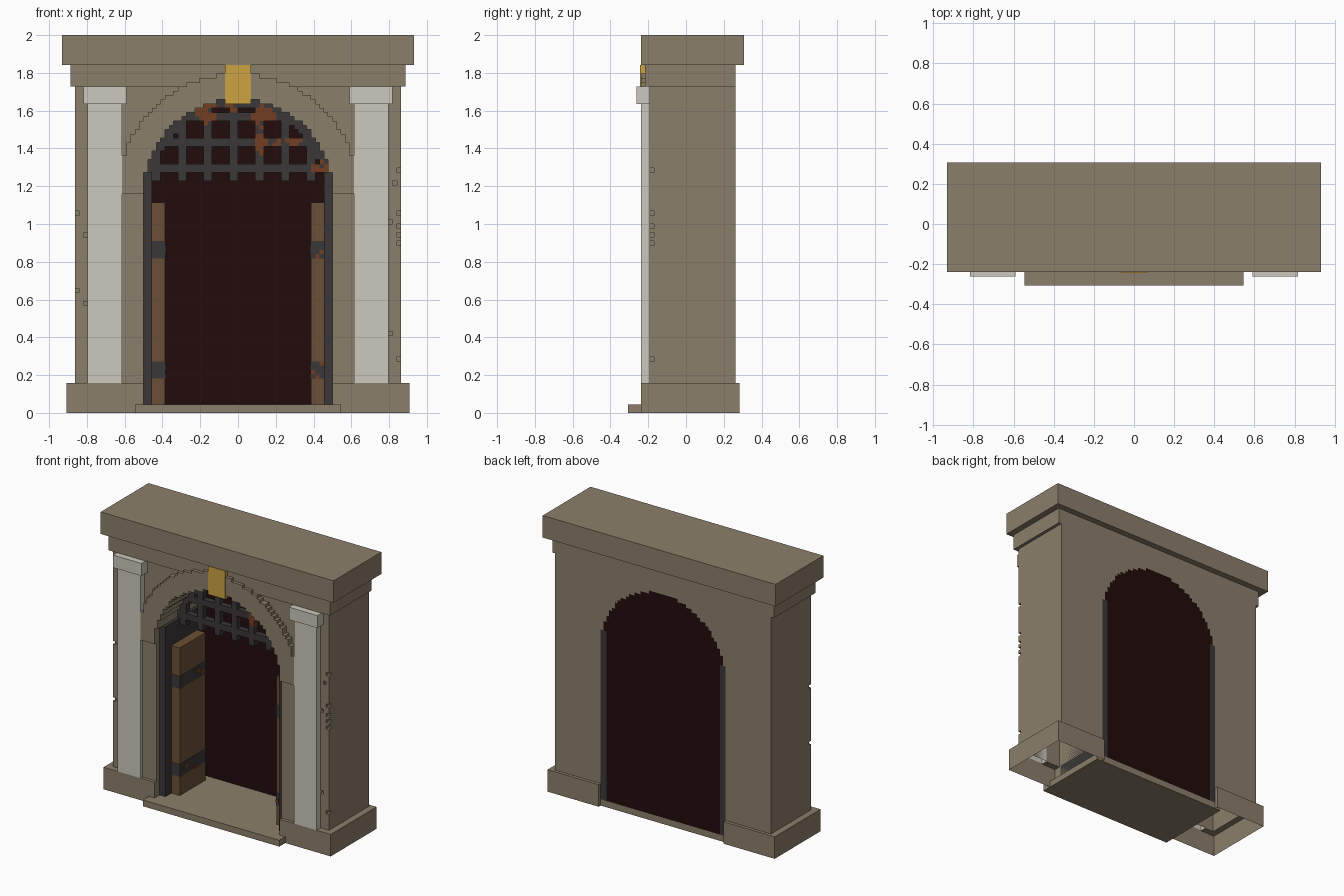
import bpy, bmesh, math, random

random.seed(4)
V = 1 / 44            # one block of the building grid
SPRING = 51           # height where the arch begins, in blocks

cube = bpy.data.objects.get("Cube")
if cube:
    bpy.data.objects.remove(cube)


def material(name, r, g, b):
    m = bpy.data.materials.new(name)
    m.use_nodes = True
    lin = [((c / 255 + 0.055) / 1.055) ** 2.4 for c in (r, g, b)] + [1]
    m.diffuse_color = lin
    m.node_tree.nodes["Principled BSDF"].inputs["Base Color"].default_value = lin
    return m


STONE = material("stone", 139, 127, 107)
MARBLE = material("pale_marble", 204, 200, 189)
GOLD = material("gold", 205, 163, 66)
IRON = material("iron", 58, 55, 55)
RUST = material("rust", 115, 62, 35)
WOOD = material("wood", 108, 80, 54)
DARK = material("dark_passage", 34, 12, 12)


def finish(name, bm, *mats):
    bmesh.ops.scale(bm, vec=(V, V, V), verts=bm.verts)
    bmesh.ops.recalc_face_normals(bm, faces=bm.faces)
    mesh = bpy.data.meshes.new(name)
    bm.to_mesh(mesh)
    bm.free()
    for m in mats:
        mesh.materials.append(m)
    ob = bpy.data.objects.new(name, mesh)
    bpy.context.collection.objects.link(ob)
    return ob


def add_box(bm, x, y, z, skip=""):
    """Box from (low, high) pairs; skip 'b' and/or 't' leaves bottom or top open."""
    v = [bm.verts.new((i, j, k)) for k in z for j in y for i in x]
    quads = {"b": (0, 2, 3, 1), "t": (4, 5, 7, 6), "f": (0, 1, 5, 4),
             "k": (2, 6, 7, 3), "l": (0, 4, 6, 2), "r": (1, 3, 7, 5)}
    for key, q in quads.items():
        if key not in skip:
            bm.faces.new([v[i] for i in q])


def box(name, mat, x, y, z, skip=""):
    bm = bmesh.new()
    add_box(bm, x, y, z, skip)
    return finish(name, bm, mat)


def mirrored(name, mat, x, y, z, skip=""):
    box("left_" + name, mat, x, y, z, skip)
    box("right_" + name, mat, (-x[1], -x[0]), y, z, skip)


def prism(name, mat, pts, y):
    bm = bmesh.new()
    face = bm.faces.new([bm.verts.new((x, y[0], z)) for x, z in pts])
    ext = bmesh.ops.extrude_face_region(bm, geom=[face])
    verts = [g for g in ext["geom"] if isinstance(g, bmesh.types.BMVert)]
    bmesh.ops.translate(bm, vec=(0, y[1] - y[0], 0), verts=verts)
    return finish(name, bm, mat)


def half_width(row, r):
    d = max(0, row + 0.5 - SPRING)
    return round(math.sqrt(max(0, r * r - d * d)))


def stepped(r, z0, limit=lambda row: 99):
    """Stepped arch outline, from bottom left over the top to bottom right."""
    side, last = [], None
    for row in range(z0, SPRING + r):
        w = min(half_width(row, r), limit(row))
        if w != last:
            if last is not None:
                side.append((last, row))
            side.append((w, row))
            last = w
    side.append((last, SPRING + r))
    return [(-x, z) for x, z in side] + [(x, z) for x, z in reversed(side)]


# Main wall with a stepped arched opening and chipped front corners
wall = prism("wall", STONE, [(-38, 7), (-38, 76), (38, 76), (38, 7)]
             + stepped(22, 7)[::-1], (-8.5, 11.5))
bm = bmesh.new()
chips = [(-38, 46), (-38, 28), (-36, 41), (-36, 25), (37, 56), (37, 46), (37, 43),
         (37, 41), (37, 39), (37, 12), (35, 18), (35, 44), (36, 53)]
for x, z in chips:
    low = x - 0.3 if x == -38 else x
    high = x + 1.3 if x == 37 else x + 1
    add_box(bm, (low, high), (-9, -7.5), (z, z + 1))
cutter = finish("chip_cutter", bm, STONE)
cutter.hide_render = True
mod = wall.modifiers.new("chips", "BOOLEAN")
mod.operation, mod.solver, mod.object = "DIFFERENCE", "EXACT", cutter
bpy.context.view_layer.objects.active = wall
bpy.ops.object.modifier_apply(modifier=mod.name)
bpy.data.objects.remove(cutter)

# The wall is a hollow shell, open underneath
bm = bmesh.new()
bm.from_mesh(wall.data)
under = [f for f in bm.faces if f.normal.z < -0.9 and f.calc_center_median().z < 7.5 * V]
bmesh.ops.delete(bm, geom=under, context="FACES")
bm.to_mesh(wall.data)
bm.free()

# Cornice, top slab and threshold
box("cornice", STONE, (-39, 39), (-9.5, 11.5), (76, 81))
box("top_slab", STONE, (-41, 41), (-10.5, 13.5), (81, 88))
box("threshold", STONE, (-24, 24), (-13.5, 11.5), (0, 2))

# Hollow plinths with ledges around the wall and columns
mirrored("plinth", STONE, (22, 40), (-10.5, 12.5), (0, 7), "bt")
ledges = {"inner": ((22, 27), (-10.5, -8.5)), "outer": ((35, 40), (-10.5, -8.5)),
          "side": ((38, 40), (-8.5, 11.5)), "back": ((22, 40), (11.5, 12.5))}
for part, (x, y) in ledges.items():
    mirrored(part + "_plinth_ledge", STONE, x, y, (6.8, 7))

# Columns, capitals and door piers
mirrored("column", MARBLE, (27, 35), (-10.5, -8.5), (7, 72), "b")
mirrored("capital", MARBLE, (26, 36), (-11.5, -8.5), (72, 76))
mirrored("pier", STONE, (22, 27), (-9.5, -8.5), (7, SPRING))

# Raised arch moulding and keystone
prism("arch_moulding", STONE, stepped(28, SPRING, lambda row: 27)
      + stepped(22, SPRING)[::-1], (-10.5, -8.5))
box("keystone", GOLD, (-3, 3), (-10.7, -8.5), (72, 81))

# Iron door frame and dark passage behind it
mirrored("door_frame", IRON, (20, 22), (-8, 11.5), (2, 56))
prism("passage_back", DARK, stepped(22, 2, lambda row: 20 if row < 56 else 99),
      (10.5, 11.5))

# Raised portcullis: lattice cells inside the arch, rusted in patches
rust_spots = [(-7, 70, 2.6), (-1, 72, 2), (6, 69, 2.6), (7, 63, 3), (13, 64, 2),
              (19, 57, 2), (-14, 69, 1.5)]
bm = bmesh.new()
for row in range(54, SPRING + 22):
    w = half_width(row, 22)
    for x in range(-w, w):
        upright = (x + 2) % 6 < 2
        crossbar = row >= 56 and (row - 56) % 6 < 2
        rim = row >= 56 and math.hypot(x + 0.5, row + 0.5 - SPRING) > 20.3
        if upright or crossbar or rim:
            f = bm.faces.new([bm.verts.new((x + i, -0.5, row + k))
                              for i, k in ((0, 0), (1, 0), (1, 1), (0, 1))])
            near = any(math.hypot(x + 0.5 - a, row + 0.5 - b) < r for a, b, r in rust_spots)
            f.material_index = int(near and random.random() < 0.85)
bmesh.ops.remove_doubles(bm, verts=bm.verts, dist=0.01)
ext = bmesh.ops.extrude_face_region(bm, geom=bm.faces[:])
moved = [g for g in ext["geom"] if isinstance(g, bmesh.types.BMVert)]
bmesh.ops.translate(bm, vec=(0, 2, 0), verts=moved)
finish("portcullis", bm, IRON, RUST)

# Open door leaves with iron bands
mirrored("door_leaf", WOOD, (17, 20), (-5, 8), (2, 49))
for label, z in (("upper", (36, 40)), ("lower", (8, 12))):
    mirrored(label + "_door_band", IRON, (16.9, 20), (-5.1, 8.1), z)

# Rust flecks on the band fronts and faces
bm = bmesh.new()
for x, z in ((18, 36), (19, 37), (17, 9), (18, 8), (19, 11)):
    add_box(bm, (x, x + 1), (-5.3, -5), (z, z + 1))
for z in (8, 10, 37, 38):
    for side in (-1, 1):
        y = random.randint(-4, 5)
        add_box(bm, sorted((side * 16.7, side * 17)), (y, y + 2), (z, z + 1))
finish("door_band_rust", bm, RUST)
